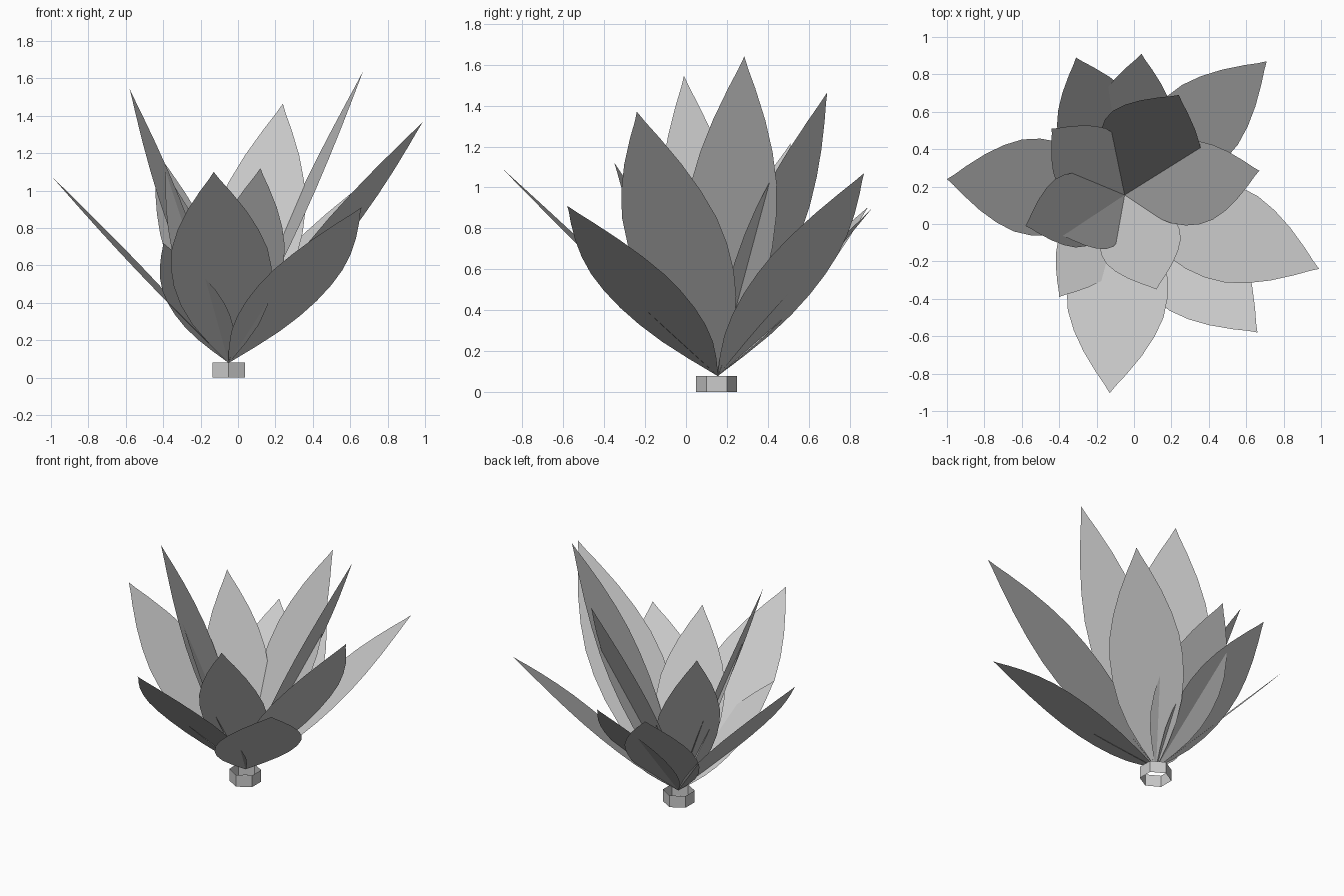
import bpy
import bmesh
from mathutils import Vector

cube = bpy.data.objects.get("Cube")
if cube:
    bpy.data.objects.remove(cube, do_unlink=True)

ROOT = Vector((-0.05, 0.155, 0.08))

grey = bpy.data.materials.new("soft_grey")
grey.use_nodes = True
GREY = (0.6, 0.6, 0.6, 1)
grey.diffuse_color = GREY
grey.node_tree.nodes["Principled BSDF"].inputs["Base Color"].default_value = GREY


def add_object(name, bm):
    mesh = bpy.data.meshes.new(name)
    bm.to_mesh(mesh)
    bm.free()
    mesh.materials.append(grey)
    obj = bpy.data.objects.new(name, mesh)
    bpy.context.collection.objects.link(obj)
    return obj


# Half outline of a leaf: distance along its length, share of its half width
OUTLINE = [(0.0, 0.01), (0.1, 0.36), (0.2, 0.66), (0.3, 0.86), (0.4, 0.97),
           (0.5, 1.0), (0.6, 0.95), (0.7, 0.8), (0.8, 0.58), (0.9, 0.3),
           (0.96, 0.11)]


def add_leaf(name, tip, half_width):
    """Flat pointed leaf from the root to the tip, level across its width."""
    axis = Vector(tip) - ROOT
    across = axis.cross(Vector((0, 0, 1))).normalized() * half_width
    bm = bmesh.new()
    right = [bm.verts.new(ROOT + axis * t + across * w) for t, w in OUTLINE]
    left = [bm.verts.new(ROOT + axis * t - across * w) for t, w in OUTLINE]
    point = bm.verts.new(tip)
    face = bm.faces.new(right + [point] + left[::-1])
    face.normal_update()
    if face.normal.z < 0:
        face.normal_flip()
    return add_object(name, bm)


# Leaves: name, tip position, half width
LEAVES = [
    ("leaf_front", (-0.13, -0.905, 1.10), 0.27),
    ("leaf_front_left", (0.66, -0.58, 0.91), 0.27),
    ("leaf_left_long", (0.99, -0.24, 1.37), 0.26),
    ("leaf_left_tall", (0.67, 0.285, 1.64), 0.225),
    ("leaf_back_left", (0.71, 0.87, 1.07), 0.23),
    ("leaf_back_tall", (0.24, 0.69, 1.465), 0.285),
    ("leaf_back_low", (0.04, 0.91, 0.90), 0.22),
    ("leaf_back_right_low", (-0.31, 0.89, 0.905), 0.23),
    ("leaf_back_right", (-0.44, 0.51, 1.215), 0.205),
    ("leaf_right_long", (-1.0, 0.24, 1.08), 0.26),
    ("leaf_right_tall", (-0.58, -0.01, 1.545), 0.20),
    ("leaf_right_inner", (-0.39, -0.06, 1.10), 0.20),
    ("leaf_front_right_low", (-0.40, -0.39, 0.72), 0.18),
    ("leaf_front_inner", (0.12, -0.35, 1.12), 0.22),
]
for leaf in LEAVES:
    add_leaf(*leaf)

# Open six-sided ring under the leaves, with a corner facing the front
bpy.ops.mesh.primitive_cylinder_add(vertices=6, radius=0.1, depth=0.08,
                                    end_fill_type='NOTHING',
                                    location=(-0.05, 0.15, 0.04))
ring = bpy.context.object
ring.name = "base_ring"
ring.data.materials.append(grey)
